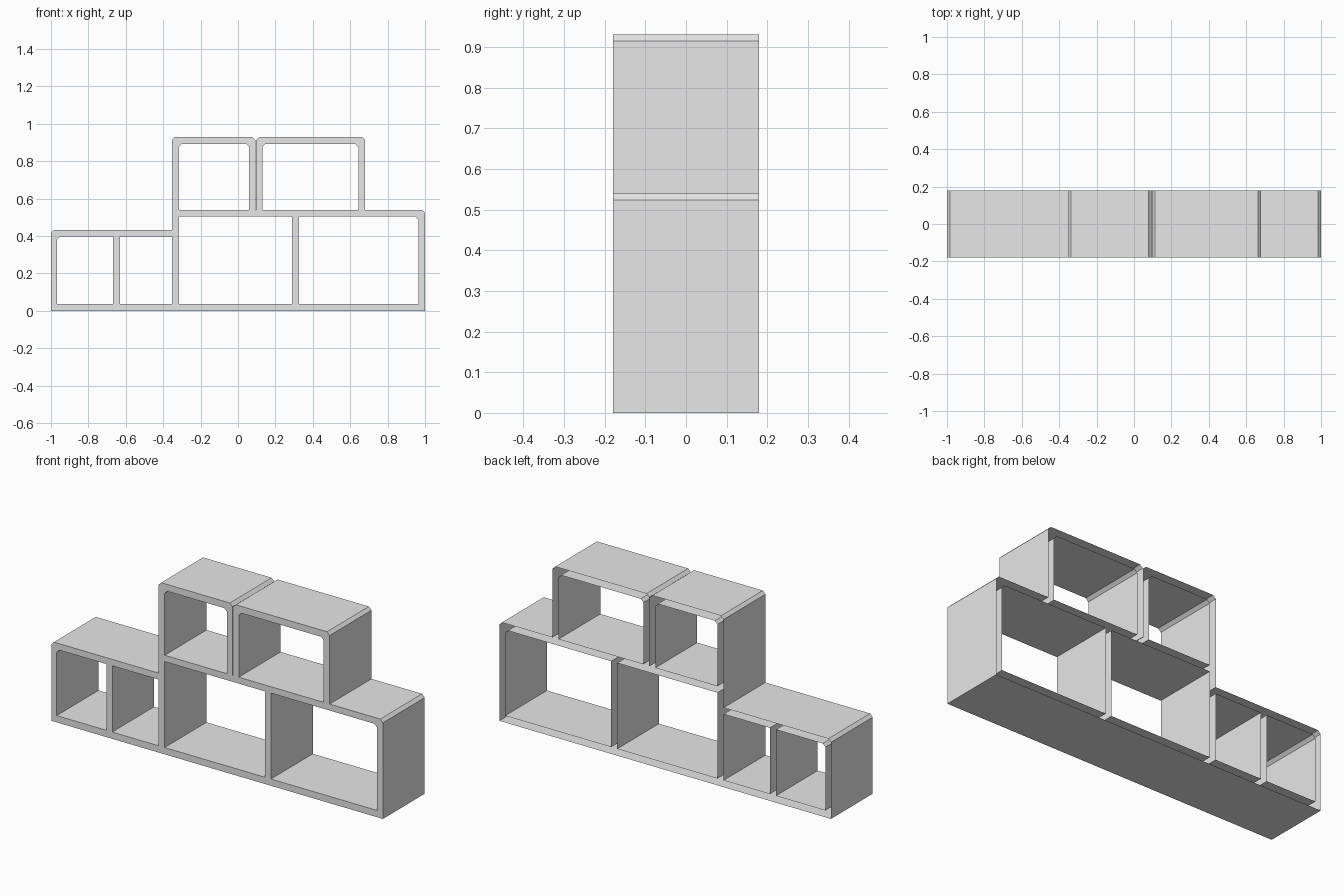
import bpy
import bmesh

cube = bpy.data.objects.get("Cube")
if cube:
    bpy.data.objects.remove(cube, do_unlink=True)

DEPTH = 0.18      # half depth
CUT = 0.016       # corner chamfer

mat = bpy.data.materials.new("light grey")
mat.use_nodes = True
grey = (0.8, 0.8, 0.8, 1)
mat.diffuse_color = grey
mat.node_tree.nodes["Principled BSDF"].inputs["Base Color"].default_value = grey


def opening(x0, x1, z0, z1, corners):
    """Rectangular loop whose top corners (L, R) may be chamfered."""
    pts = [(x0, z0), (x1, z0)]
    pts += [(x1, z1 - CUT), (x1 - CUT, z1)] if "R" in corners else [(x1, z1)]
    pts += [(x0 + CUT, z1), (x0, z1 - CUT)] if "L" in corners else [(x0, z1)]
    return pts


# Stepped outer outline: low left bay, tall upper boxes, wide right bay
left_top, shelf_top, top = 0.433, 0.54, 0.93
box_a = opening(-0.353, 0.093, shelf_top, top, "LR")
box_b = opening(0.097, 0.679, shelf_top, top, "LR")
outline = [(-1, 0), (1, 0), (1, shelf_top - CUT), (1 - CUT, shelf_top)]
outline += box_b[1:] + box_b[:1] + box_a[1:]
outline += [(-0.353, left_top), (-1 + CUT, left_top), (-1, left_top - CUT)]

# Openings of the six compartments
floor = 0.037
holes = [
    opening(-0.967, -0.668, floor, 0.398, "L"),
    opening(-0.632, -0.353, floor, 0.398, ""),
    opening(-0.316, 0.289, floor, 0.505, ""),
    opening(0.325, 0.964, floor, 0.505, "R"),
    opening(-0.316, 0.059, shelf_top, 0.893, "LR"),
    opening(0.131, 0.643, shelf_top, 0.893, "LR"),
]

# Front frame filled around the openings; the back of the panels stays open
bm = bmesh.new()
front_edges = []
for index, loop in enumerate([outline] + holes):
    front = [bm.verts.new((x, -DEPTH, z)) for x, z in loop]
    back = [bm.verts.new((x, DEPTH, z)) for x, z in loop]
    for i in range(len(loop)):
        j = (i + 1) % len(loop)
        quad = [front[i], front[j], back[j], back[i]]
        face = bm.faces.new(quad if index == 0 else quad[::-1])
        front_edges.append(bm.edges.get((front[i], front[j])))
bmesh.ops.triangle_fill(bm, edges=front_edges, use_beauty=True,
                        use_dissolve=False, normal=(0, -1, 0))
for face in bm.faces:
    if all(v.co.y < 0 for v in face.verts):
        face.normal_update()
        if face.normal.y > 0:
            face.normal_flip()

mesh = bpy.data.meshes.new("stepped_shelf")
bm.to_mesh(mesh)
bm.free()
mesh.materials.append(mat)
shelf = bpy.data.objects.new("stepped_shelf", mesh)
bpy.context.collection.objects.link(shelf)
